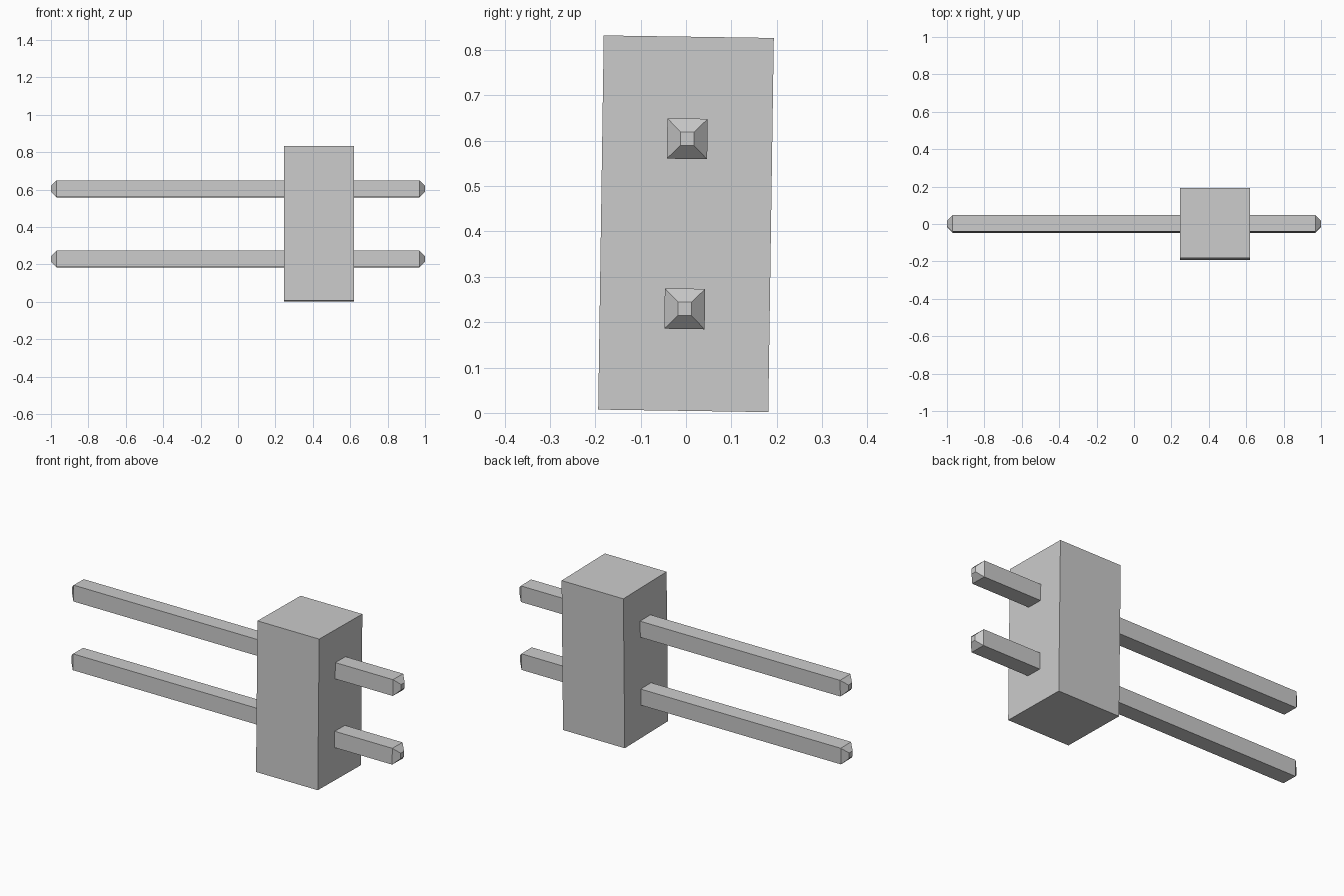
import bpy
import bmesh
from mathutils import Matrix, Vector

default = bpy.data.objects.get("Cube")
if default:
    bpy.data.objects.remove(default, do_unlink=True)

CENTRE = Vector((0, 0, 0.417))
TILT = Matrix.Translation(CENTRE) @ Matrix.Rotation(-0.0148, 4, 'X')

grey = bpy.data.materials.new("plain_grey")
grey.use_nodes = True
colour = (0.6, 0.6, 0.6, 1)
grey.diffuse_color = colour
grey.node_tree.nodes["Principled BSDF"].inputs["Base Color"].default_value = colour


def square_loft(name, sections, z):
    """Loft rectangular sections (x, depth, height) along x, slightly tilted."""
    bm = bmesh.new()
    rings = []
    for x, depth, height in sections:
        corners = [(-1, -1), (1, -1), (1, 1), (-1, 1)]
        rings.append([bm.verts.new((x, a * depth / 2, z + b * height / 2))
                      for a, b in corners])
    for r, s in zip(rings, rings[1:]):
        for i in range(4):
            j = (i + 1) % 4
            bm.faces.new((r[i], r[j], s[j], s[i]))
    bm.faces.new(rings[0])
    bm.faces.new(rings[-1])
    bmesh.ops.recalc_face_normals(bm, faces=bm.faces)
    mesh = bpy.data.meshes.new(name)
    bm.to_mesh(mesh)
    bm.free()
    mesh.materials.append(grey)
    obj = bpy.data.objects.new(name, mesh)
    obj.matrix_world = TILT
    bpy.context.collection.objects.link(obj)


# Housing block
square_loft("housing", [(0.245, 0.375, 0.825), (0.62, 0.375, 0.825)], 0)

# Square pins with tapered tips, passing through the housing
PIN, TIP = 0.089, 0.03
for name, z in (("upper_pin", 0.1875), ("lower_pin", -0.1875)):
    square_loft(name, [(-1, TIP, TIP), (-0.97, PIN, PIN),
                       (0.97, PIN, PIN), (1, TIP, TIP)], z)
